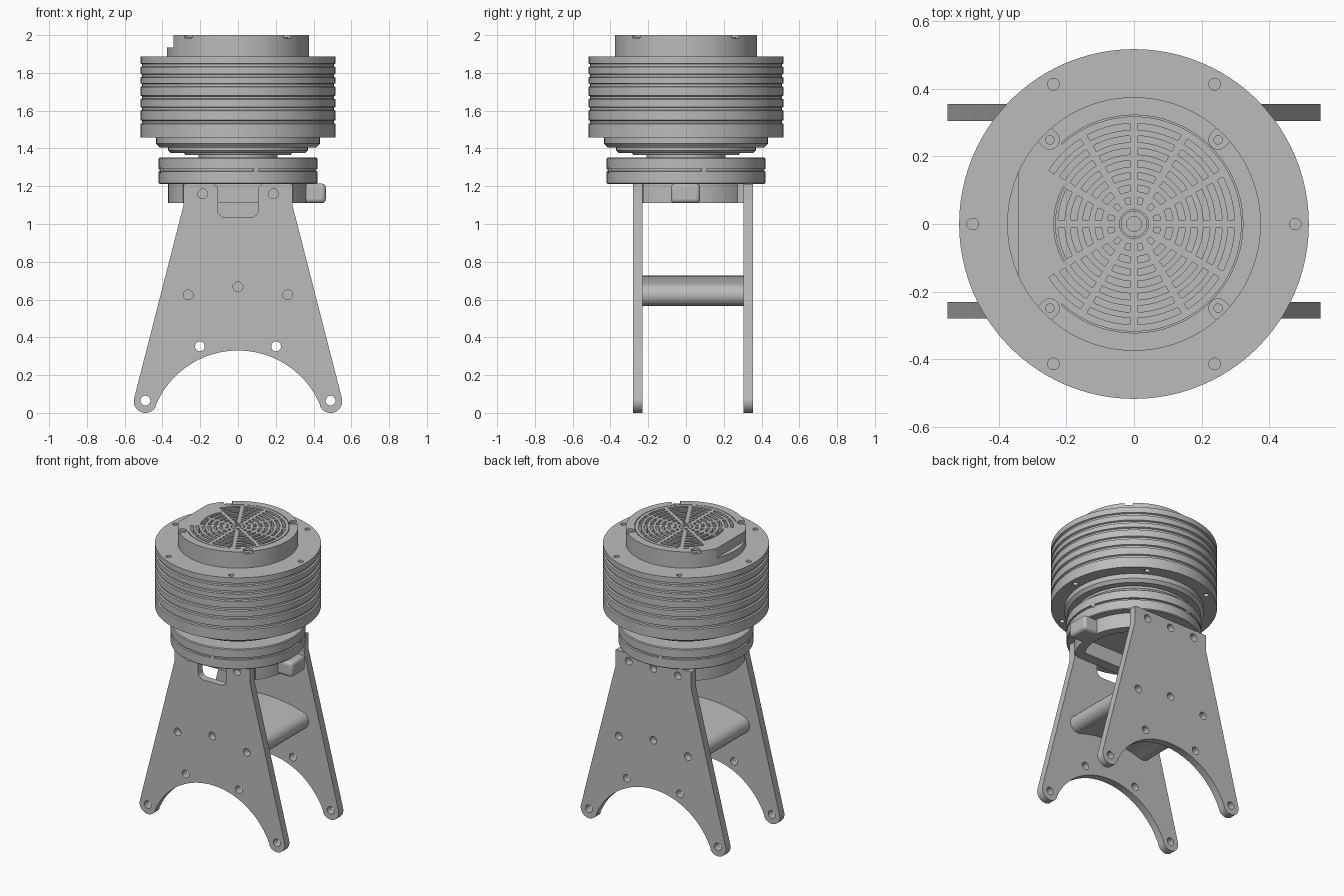
import bpy, bmesh
from math import sin, cos, radians, degrees, asin, atan2, pi
from mathutils import Matrix

if "Cube" in bpy.data.objects:
    bpy.data.objects.remove(bpy.data.objects["Cube"], do_unlink=True)

grey = bpy.data.materials.new("machined_grey")
grey.use_nodes = True
grey.diffuse_color = (0.5, 0.5, 0.5, 1)
grey.node_tree.nodes["Principled BSDF"].inputs["Base Color"].default_value = (0.5, 0.5, 0.5, 1)


def finish(name, bm):
    bmesh.ops.recalc_face_normals(bm, faces=bm.faces)
    mesh = bpy.data.meshes.new(name)
    bm.to_mesh(mesh)
    bm.free()
    mesh.materials.append(grey)
    ob = bpy.data.objects.new(name, mesh)
    bpy.context.collection.objects.link(ob)
    return ob


def arc(r, a0, a1, n, cx=0, cy=0):
    steps = [radians(a0 + (a1 - a0) * i / n) for i in range(n + 1)]
    return [(cx + r * cos(a), cy + r * sin(a)) for a in steps]


def circle(r, cx=0, cy=0, n=24):
    return arc(r, 0, 360, n, cx, cy)[:-1]


def arc_bar(r, half, a0, a1, n=8, cap=0, cy=0):
    """Outline of a bent bar; cap is the number of steps in its round ends."""
    pts = arc(r + half, a0, a1, n, 0, cy)
    ex, ey = arc(r, a1, a1, 1, 0, cy)[0]
    if cap:
        pts += arc(half, a1, a1 + 180, cap, ex, ey)[1:-1]
    pts += arc(r - half, a1, a0, n, 0, cy)
    sx, sy = arc(r, a0, a0, 1, 0, cy)[0]
    if cap:
        pts += arc(half, a0 + 180, a0 + 360, cap, sx, sy)[1:-1]
    return pts


def box2d(x0, x1, y0, y1):
    return [(x0, y0), (x1, y0), (x1, y1), (x0, y1)]


def prisms(name, outlines, lo, hi, upright=False):
    """Extrude outlines along z, or along y when upright."""
    bm = bmesh.new()
    for pts in outlines:
        place = (lambda u, v, w: (u, w, v)) if upright else (lambda u, v, w: (u, v, w))
        a = [bm.verts.new(place(u, v, lo)) for u, v in pts]
        b = [bm.verts.new(place(u, v, hi)) for u, v in pts]
        bm.faces.new(a)
        bm.faces.new(b[::-1])
        for i in range(len(a)):
            j = (i + 1) % len(a)
            bm.faces.new((a[i], b[i], b[j], a[j]))
    return finish(name, bm)


def lathe(name, profile, steps=96):
    bm = bmesh.new()
    vs = [bm.verts.new((r, 0, z)) for r, z in profile]
    es = [bm.edges.new(p) for p in zip(vs, vs[1:])]
    bmesh.ops.spin(bm, geom=vs + es, cent=(0, 0, 0), axis=(0, 0, 1), angle=2 * pi, steps=steps)
    bmesh.ops.remove_doubles(bm, verts=bm.verts, dist=0.0001)
    return finish(name, bm)


def cut(ob, cutter):
    mod = ob.modifiers.new("cut", 'BOOLEAN')
    mod.operation, mod.solver, mod.object = 'DIFFERENCE', 'EXACT', cutter
    bpy.context.view_layer.objects.active = ob
    bpy.ops.object.modifier_apply(modifier=mod.name)
    bpy.data.objects.remove(cutter, do_unlink=True)


# Side plates: arch, round foot, sloped side, short vertical shoulder
FOOT, FOOT_Z, TOP = 0.49, 0.062, 1.212
ARCH_R, ARCH_Z = 0.472, -0.142
touch = degrees(atan2(FOOT_Z - ARCH_Z, FOOT))


def plate(name, y0, y1, notched):
    half = arc(ARCH_R, 90, touch, 24, 0, ARCH_Z)
    half += arc(0.062, touch + 180, 374, 16, FOOT, FOOT_Z)
    half += [(0.288, 1.1), (0.288, TOP)]
    if notched:
        half += arc(0.03, 90, 180, 6, 0.137, TOP - 0.03)
        half += arc(0.04, 0, -90, 6, 0.067, 1.075)
    left = [(-x, z) for x, z in reversed(half) if x > 0.001]
    ob = prisms(name, [half + left], y0, y1, True)
    holes = [circle(0.026, 0, 0.667)]
    for s in (-1, 1):
        holes += [circle(0.026, s * x, z) for x, z in
                  ((0.187, 1.16), (0.263, 0.625), (0.202, 0.352), (FOOT, FOOT_Z + 0.003))]
    if not notched:
        holes.append(circle(0.026, 0, 1.16))
    cut(ob, prisms("hole_cutter", holes, y0 - 0.1, y1 + 0.1, True))


plate("front_plate", -0.28, -0.23, True)
plate("back_plate", 0.305, 0.355, False)

# Arched brace between the plates
sweep = degrees(asin(0.263 / 0.845))
prisms("cross_brace", [arc_bar(0.845, 0.06, 90 - sweep, 90 + sweep, 24, 10, -0.178)],
       -0.232, 0.307, True)

# Mount under the turntable
prisms("mount_shell", [arc_bar(0.34, 0.03, -38, 55, 24), arc_bar(0.34, 0.03, 125, 218, 24)],
       1.11, 1.22)
prisms("mount_bars", [box2d(-0.27, 0.27, -0.231, -0.16), box2d(-0.25, 0.25, 0.24, 0.306)],
       1.11, 1.22)
arm = prisms("side_arm", [box2d(0.32, 0.465, -0.08, 0.075)], 1.11, 1.214)
bevel = arm.modifiers.new("round", 'BEVEL')
bevel.width, bevel.segments = 0.022, 4

# Turntable with a groove round its middle
lathe("turntable", [(0, 1.212), (0.415, 1.212), (0.42, 1.217), (0.42, 1.278), (0.41, 1.28),
                    (0.41, 1.29), (0.42, 1.292), (0.42, 1.347), (0.415, 1.352), (0.0, 1.352)])
for k in range(4):
    bm = bmesh.new()
    turn = Matrix.Rotation(radians(13 + 90 * k), 4, 'Z')
    bmesh.ops.create_cone(bm, cap_ends=True, segments=16, radius1=0.014, radius2=0.014, depth=0.03,
                          matrix=turn @ Matrix.Translation((0.408, 0, 1.285)) @ Matrix.Rotation(pi / 2, 4, 'Y'))
    finish("set_screw_%d" % (k + 1), bm)

# Neck and stepped collar
lathe("neck_collar", [(0, 1.34), (0.21, 1.34), (0.21, 1.366), (0.28, 1.366), (0.285, 1.375),
                      (0.355, 1.375), (0.37, 1.39), (0.37, 1.405), (0.415, 1.405), (0.433, 1.425),
                      (0.433, 1.47), (0, 1.47)])

# Main drum with ring grooves and bolt holes
R = 0.517
profile = [(0, 1.458), (R, 1.458)]
for z in (1.54, 1.61, 1.67, 1.735, 1.785, 1.84):
    profile += [(R, z - 0.01), (R - 0.01, z - 0.006), (R - 0.01, z + 0.006), (R, z + 0.01)]
drum = lathe("drum", profile + [(R, 1.888), (0, 1.888)])
bolts = [circle(0.017, *p) for p in circle(0.477, n=6)]
for z in (1.458, 1.888):
    cut(drum, prisms("bolt_cutter", bolts, z - 0.03, z + 0.03))

# Cap with a flat on one side
cap = prisms("cap", [circle(0.375, n=96)], 1.87, 2.0)
cut(cap, prisms("flat_cutter", [box2d(-0.5, -0.342, -0.3, 0.3)], 1.935, 2.1))

# Vent slots in rings between twelve spokes
slots = []
for i in range(7):
    r = 0.07 + 0.0363 * i
    gap = degrees(0.011 / r)
    for k in range(12):
        if r > 0.235 and k in (5, 6):
            continue
        slots.append(arc_bar(r, 0.0095, 30 * k + gap, 30 * k + 30 - gap))
    if r > 0.235:
        # short rounded slot ends beside the blank area
        for a in (150, 210):
            end = arc(r, a, a, 1)[0]
            slots[-1:] = slots[-1:]
cut(cap, prisms("slot_cutter", slots, 1.96, 2.05))

# Fine seams round the vent and its hub
seams = [arc_bar(0.32, 0.002, -132, 132, 64), arc_bar(0.235, 0.002, 152, 208, 16),
         arc_bar(0.041, 0.002, 0, 179, 16), arc_bar(0.041, 0.002, 180, 359, 16),
         circle(0.022)]
cut(cap, prisms("seam_cutter", seams, 1.992, 2.05))

# Screw notches at the cap rim
notches = []
for a in (45, 135, 225, 315):
    c, s = cos(radians(a)), sin(radians(a))
    local = arc(0.028, 90, 270, 10) + [(0.1, -0.028), (0.1, 0.028)]
    notches.append([((u + 0.352) * c - v * s, (u + 0.352) * s + v * c) for u, v in local])
cut(cap, prisms("notch_cutter", notches, 1.985, 2.05))
prisms("cap_screws", [circle(0.014, *arc(0.352, a, a, 1)[0]) for a in (45, 135, 225, 315)],
       1.97, 1.99)

# Smooth round surfaces, keep hard edges
bpy.ops.object.select_all(action='DESELECT')
for ob in bpy.context.collection.objects:
    if ob.type == 'MESH' and ob.data.materials and ob.data.materials[0] == grey:
        ob.select_set(True)
        bpy.context.view_layer.objects.active = ob
bpy.ops.object.shade_smooth_by_angle(angle=radians(30))
